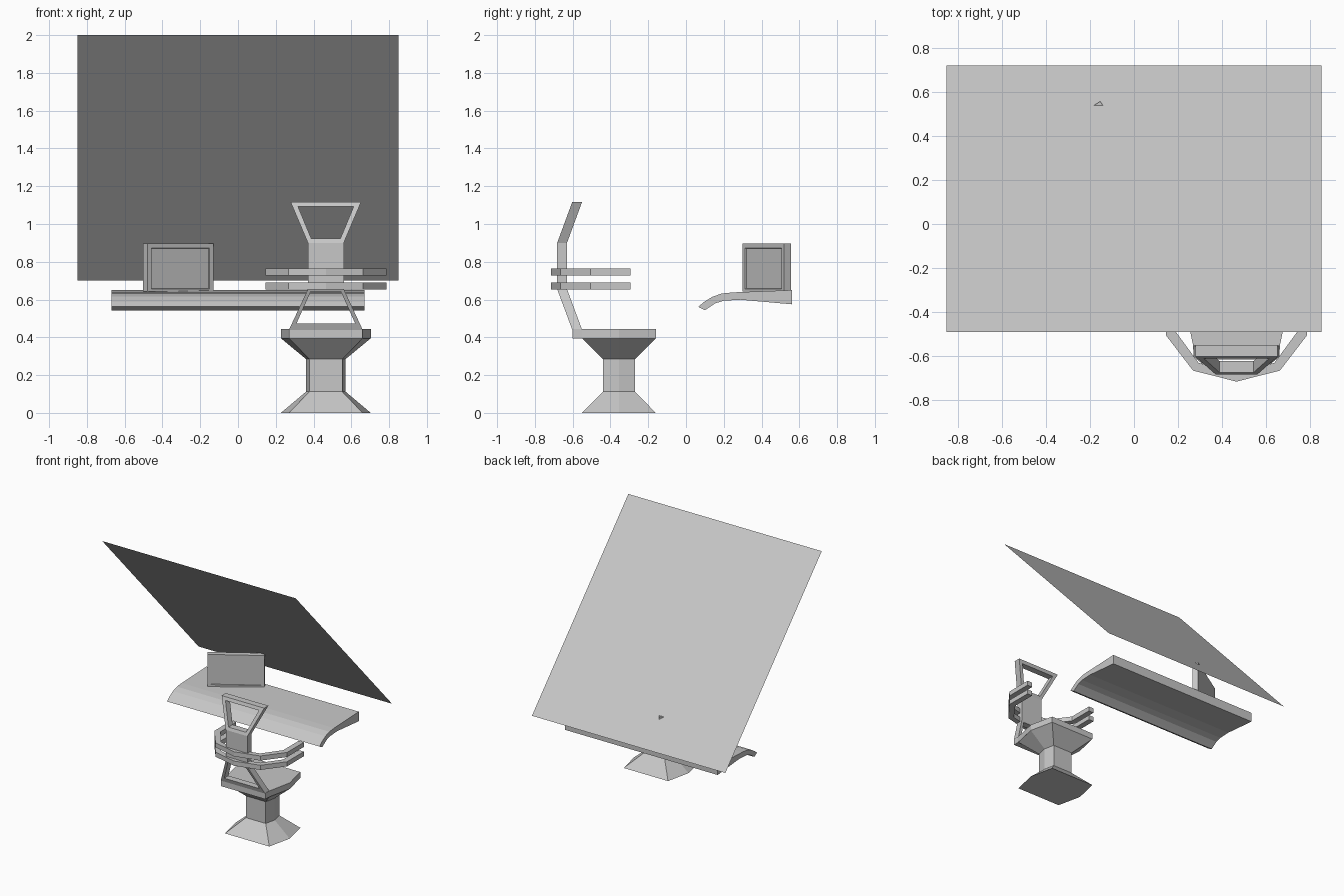
import bpy, bmesh, math
from mathutils import Vector

if "Cube" in bpy.data.objects:
    bpy.data.objects.remove(bpy.data.objects["Cube"])

GREY = bpy.data.materials.new("plain_grey")
GREY.diffuse_color = (0.57, 0.57, 0.57, 1)
GREY.use_nodes = True
GREY.node_tree.nodes["Principled BSDF"].inputs["Base Color"].default_value = GREY.diffuse_color
CX = 0.465  # chair centre line


def make(name, verts, faces):
    me = bpy.data.meshes.new(name)
    me.from_pydata(verts, [], faces)
    bm = bmesh.new()
    bm.from_mesh(me)
    bmesh.ops.recalc_face_normals(bm, faces=bm.faces)
    bm.to_mesh(me)
    bm.free()
    me.materials.append(GREY)
    ob = bpy.data.objects.new(name, me)
    bpy.context.collection.objects.link(ob)
    return ob


def loft(name, rings):
    """Skin a stack of equal-length rings and cap both ends."""
    n = len(rings[0])
    verts = [p for r in rings for p in r]
    faces = [(k * n + i, k * n + (i + 1) % n, (k + 1) * n + (i + 1) % n, (k + 1) * n + i)
             for k in range(len(rings) - 1) for i in range(n)]
    faces += [tuple(range(n))[::-1], tuple(range(len(verts) - n, len(verts)))]
    return make(name, verts, faces)


# Tilted flat panel, high edge at the front
panel = make("tilted_panel", [(-0.85, -0.49, 2), (0.85, -0.49, 2), (0.85, 0.72, 0.7), (-0.85, 0.72, 0.7)],
             [(0, 1, 2, 3)])
if panel.data.polygons[0].normal.z < 0:
    panel.data.flip_normals()

# Desk top with a curved front lip
top = [(0.065, 0.562), (0.095, 0.587), (0.14, 0.615), (0.19, 0.632), (0.25, 0.638), (0.56, 0.65)]
under = [(0.56, 0.575), (0.29, 0.599), (0.2, 0.594), (0.155, 0.58), (0.125, 0.56), (0.1, 0.543)]
loft("desk_top", [[(x, y, z) for y, z in top + under] for x in (-0.67, 0.67)])

# Monitor: turned box with a recessed screen
origin = Vector((-0.48, 0.30, 0))
along = Vector((0.35, 0.22, 0))
width = along.length
along.normalize()
inward = Vector((-along.y, along.x, 0))


def mon(u, d, z):
    return tuple(origin + along * u + inward * d + Vector((0, 0, z)))


def mon_ring(inset, d):
    a, b, lo, hi = inset, width - inset, 0.642 + inset * 0.6, 0.897 - inset
    return [mon(a, d, lo), mon(b, d, lo), mon(b, d, hi), mon(a, d, hi)]


loft("monitor", [mon_ring(0, 0.043), mon_ring(0, 0), mon_ring(0.025, 0), mon_ring(0.027, 0.008)])


# Pedestal and seat share one six-sided outline
def hexagon(half_front, half_mid, half_depth, z, yc=-0.355):
    return [(CX + sx * h, yc + sy * half_depth, z) for sx, sy, h in
            ((-1, -1, half_front), (1, -1, half_front), (1, 0, half_mid),
             (1, 1, half_front), (-1, 1, half_front), (-1, 0, half_mid))]


loft("pedestal", [hexagon(0.195, 0.238, 0.195, 0), hexagon(0.087, 0.105, 0.085, 0.112),
                  hexagon(0.087, 0.105, 0.085, 0.285), hexagon(0.195, 0.238, 0.195, 0.395)])
seat_plan = [(-0.195, -0.6), (0.195, -0.6), (0.197, -0.55), (0.238, -0.355), (0.195, -0.16),
             (-0.195, -0.16), (-0.238, -0.355), (-0.197, -0.55)]
loft("seat", [[(CX + x, y, z) for x, y in seat_plan] for z in (0.395, 0.443)])

# Backrest: open frames above and below a solid middle
THICK = 0.052


def back_y(z):
    if z < 0.655:
        return -0.602 - 0.08 * (z - 0.44) / 0.215
    if z > 0.9:
        return -0.682 + 0.08 * (z - 0.9) / 0.217
    return -0.682


def frame(name, outer, inner):
    def quad(spec, d):
        (wa, za), (wb, zb) = spec
        return [(CX + s * w, back_y(z) + d, z)
                for s, w, z in ((-1, wa, za), (1, wa, za), (1, wb, zb), (-1, wb, zb))]
    verts = quad(outer, 0) + quad(inner, 0) + quad(inner, THICK) + quad(outer, THICK)
    faces = [(k * 4 + i, k * 4 + (i + 1) % 4, ((k + 1) % 4) * 4 + (i + 1) % 4, ((k + 1) % 4) * 4 + i)
             for k in range(4) for i in range(4)]
    make(name, verts, faces)


frame("back_lower_frame", ((0.195, 0.44), (0.095, 0.655)), ((0.155, 0.474), (0.08, 0.642)))
frame("back_upper_frame", ((0.095, 0.9), (0.187, 1.117)), ((0.077, 0.923), (0.147, 1.092)))
loft("back_middle", [[(CX + x, y, z) for x, y in
                      ((-0.095, -0.682), (0.095, -0.682), (0.095, -0.63), (-0.095, -0.63))]
                     for z in (0.655, 0.9)])

# Two wrap-around arm bands
right_out = [(0.197, -0.665), (0.32, -0.505), (0.32, -0.295)]
right_in = [(0.275, -0.295), (0.275, -0.49), (0.172, -0.63)]


def mirrored(points):
    return [(-x, y) for x, y in reversed(points)]


outer_pts = mirrored(right_out) + [(0, -0.715)] + right_out
inner_pts = right_in + [(0, -0.672)] + mirrored(right_in)
m = len(outer_pts)
for label, z0 in (("lower", 0.653), ("upper", 0.727)):
    # cross-sections from one end of the band to the other
    sections = []
    for (ox, oy), (ix, iy) in zip(outer_pts, reversed(inner_pts)):
        sections.append([(CX + ox, oy, z0), (CX + ox, oy, z0 + 0.037),
                         (CX + ix, iy, z0 + 0.037), (CX + ix, iy, z0)])
    loft(label + "_arm_band", sections)
